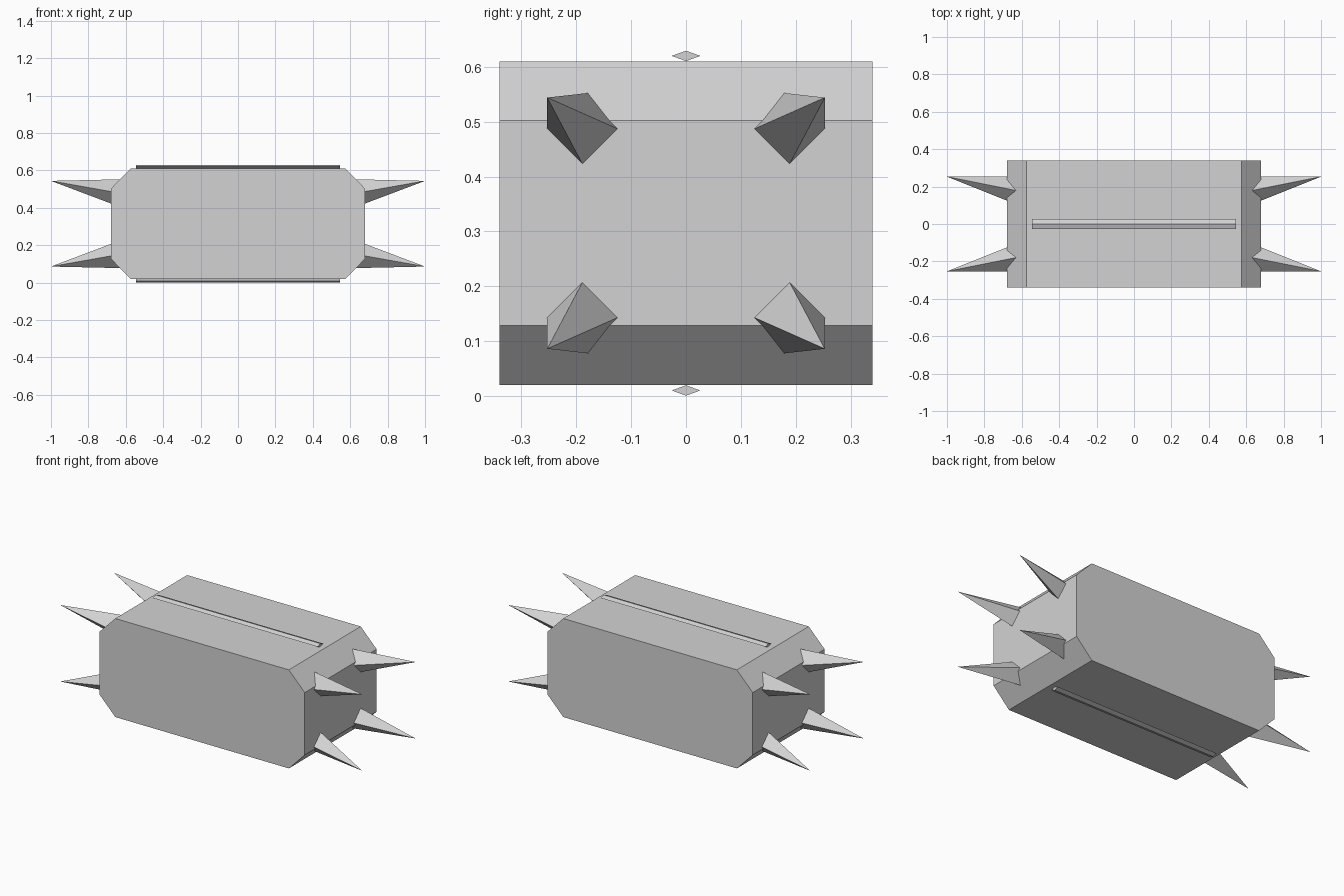
import bpy, bmesh

if "Cube" in bpy.data.objects:
    bpy.data.objects.remove(bpy.data.objects["Cube"])

MID_Z = 0.315  # height of the horizontal symmetry plane

grey = bpy.data.materials.new("light grey")
grey.diffuse_color = (0.65, 0.65, 0.65, 1)
grey.use_nodes = True
grey.node_tree.nodes["Principled BSDF"].inputs["Base Color"].default_value = grey.diffuse_color


def make_object(name, bm):
    bmesh.ops.recalc_face_normals(bm, faces=bm.faces)
    mesh = bpy.data.meshes.new(name)
    bm.to_mesh(mesh)
    bm.free()
    mesh.materials.append(grey)
    obj = bpy.data.objects.new(name, mesh)
    bpy.context.collection.objects.link(obj)
    return obj


def prism(name, profile, depth):
    """Extrude a closed profile of 3D points along the depth vector."""
    bm = bmesh.new()
    face = bm.faces.new([bm.verts.new(p) for p in profile])
    out = bmesh.ops.extrude_face_region(bm, geom=[face])
    verts = [g for g in out["geom"] if isinstance(g, bmesh.types.BMVert)]
    bmesh.ops.translate(bm, verts=verts, vec=depth)
    return make_object(name, bm)


# Body: block with chamfered long-end edges
quarter = [(0.68, 0.187), (0.575, 0.295)]
outline = (quarter + [(-x, z) for x, z in reversed(quarter)]
           + [(-x, -z) for x, z in quarter]
           + [(x, -z) for x, z in reversed(quarter)])
prism("body", [(x, -0.34, MID_Z + z) for x, z in outline], (0, 0.68, 0))

# Thin diamond-section ridges along the top and bottom
for name, s in (("top_ridge", 1), ("bottom_ridge", -1)):
    z = MID_Z + s * 0.305
    section = [(-0.545, y, z + dz) for y, dz in
               ((0.026, 0), (0, 0.0095), (-0.026, 0), (0, -0.0095))]
    prism(name, section, (1.09, 0, 0))


# Four-sided spikes splaying outwards, rooted inside the body
def spike(name, sx, sy, sz):
    bm = bmesh.new()
    cy, cz, r = 0.173, 0.158, 0.080
    base = [bm.verts.new((sx * 0.60, sy * (cy + dy * r), MID_Z + sz * (cz + dz * r)))
            for dy, dz in ((1, 0), (0, 1), (-1, 0), (0, -1))]
    tip = bm.verts.new((sx * 1.0, sy * 0.253, MID_Z + sz * 0.229))
    bm.faces.new(base)
    for i in range(4):
        bm.faces.new((base[i], base[(i + 1) % 4], tip))
    make_object(name, bm)


for xn, sx in (("right", 1), ("left", -1)):
    for yn, sy in (("back", 1), ("front", -1)):
        for zn, sz in (("upper", 1), ("lower", -1)):
            spike(f"spike_{zn}_{yn}_{xn}", sx, sy, sz)
